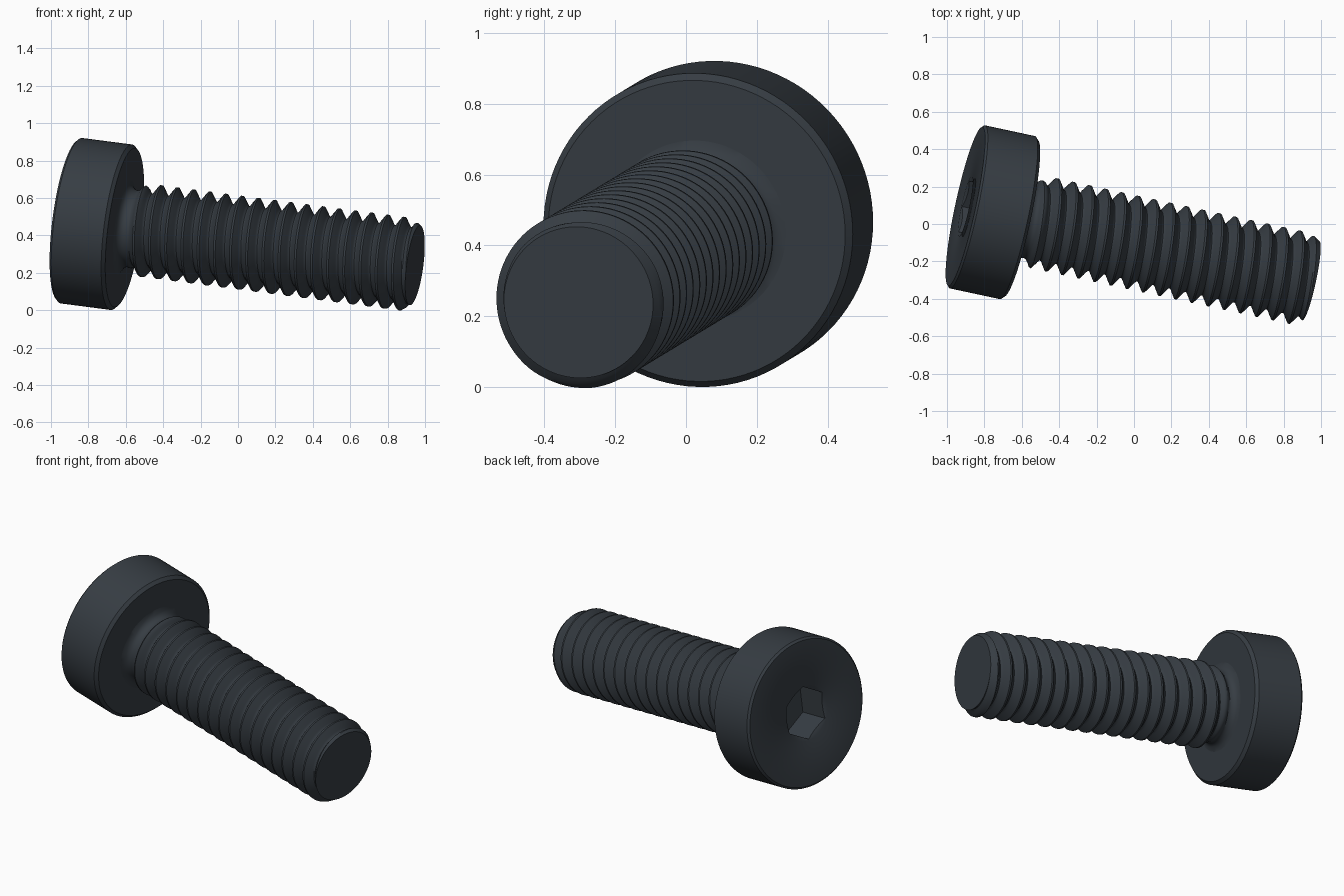
import bpy, bmesh
from math import pi, sin, cos, sqrt
from mathutils import Vector

cube = bpy.data.objects.get("Cube")
if cube:
    bpy.data.objects.remove(cube)

# Bolt axis: starts at the outer head face and points to the tip
AXIS = Vector((1, -0.215, -0.13)).normalized()
SIDE = (Vector((0, 1, 0)) - AXIS * AXIS.y).normalized()
UP = AXIS.cross(SIDE)
START = Vector((-0.9016, 0.094, 0.4795))
N = 96

steel = bpy.data.materials.new("dark_steel")
steel.use_nodes = True
colour = (0.037, 0.046, 0.056, 1)
steel.diffuse_color = colour
steel.node_tree.nodes["Principled BSDF"].inputs["Base Color"].default_value = colour


def point(t, r, a):
    return START + AXIS * t + (SIDE * cos(a) + UP * sin(a)) * r


def finish(bm, name):
    bmesh.ops.remove_doubles(bm, verts=bm.verts, dist=0.00005)
    bmesh.ops.recalc_face_normals(bm, faces=bm.faces)
    mesh = bpy.data.meshes.new(name)
    bm.to_mesh(mesh)
    bm.free()
    mesh.materials.append(steel)
    obj = bpy.data.objects.new(name, mesh)
    bpy.context.collection.objects.link(obj)
    bpy.ops.object.select_all(action='DESELECT')
    obj.select_set(True)
    bpy.context.view_layer.objects.active = obj
    bpy.ops.object.shade_smooth_by_angle(angle=pi / 6)


# Head: turned profile that runs into a countersunk hexagonal socket
SOCKET_R, SOCKET_DEPTH = 0.165, 0.19
HEAD_END, SHANK_END = 0.305, 1.905


def hexagon(a):
    return 0.16 * cos(pi / 6) / cos(a % (pi / 3) - pi / 6)


def turned(t, r):
    return lambda a: (t, r)


rings = [
    lambda a: (SOCKET_DEPTH, hexagon(a + pi / 6)),
    lambda a: ((SOCKET_R - hexagon(a + pi / 6)) * 0.5, hexagon(a + pi / 6)),
    turned(0, SOCKET_R),
    turned(0, 0.434),
    turned(0.012, 0.446),
    turned(0.287, 0.446),
    turned(HEAD_END, 0.428),
    turned(HEAD_END, 0.19),
]
bm = bmesh.new()
loops = [[bm.verts.new(point(*ring(2 * pi * i / N), 2 * pi * i / N)) for i in range(N)]
         for ring in rings]
for low, high in zip(loops, loops[1:]):
    for i in range(N):
        k = (i + 1) % N
        bm.faces.new((low[i], low[k], high[k], high[i]))
bm.faces.new(loops[0])
bm.faces.new(loops[-1])
finish(bm, "socket_head")

# Threaded shank: helical rows trimmed by the neck fillet and the tip chamfer
PITCH, CREST_T = 0.0892, 0.476
ROOT, CREST, TIP, NECK = 0.199, 0.25, 0.215, 0.207
# One pitch of thread as (fraction of pitch, fraction of thread height)
THREAD = [(-0.06, 1), (0.06, 1), (0.16, 0.75), (0.26, 0.5), (0.36, 0.23), (0.43, 0.06),
          (0.5, 0), (0.57, 0.06), (0.64, 0.23), (0.74, 0.5), (0.84, 0.75)]


def shank_radius(t, height):
    r = ROOT + (CREST - ROOT) * height
    fade = min(1, max(0, (t - 0.35) / 0.06))
    r = NECK + (r - NECK) * fade
    s = (t - HEAD_END) / 0.045
    if s < 1:
        r = max(r, NECK + 0.05 * (1 - sqrt(1 - (1 - s) ** 2)))
    left = SHANK_END - t
    r = min(r, TIP + 0.7 * left)
    return max(r, TIP - 0.6 * left)


rows = [((turn + f) * PITCH, h) for turn in range(-4, 18) for f, h in THREAD]
bm = bmesh.new()
columns = []
for i in range(N + 1):
    angle = 2 * pi * i / N
    base = CREST_T + PITCH * (angle - pi / 2) / (2 * pi)
    column = []
    for offset, height in rows:
        t = min(SHANK_END, max(HEAD_END, base + offset))
        column.append(bm.verts.new(point(t, shank_radius(t, height), angle)))
    columns.append(column)
for left, right in zip(columns, columns[1:]):
    for j in range(len(rows) - 1):
        bm.faces.new((left[j], right[j], right[j + 1], left[j + 1]))
bmesh.ops.remove_doubles(bm, verts=bm.verts, dist=0.00005)

# Flat end of the shank
tip = [v for v in bm.verts if (v.co - START).dot(AXIS) > SHANK_END - 0.0001]
centre = START + AXIS * SHANK_END
tip_edges = [e for e in bm.edges if e.is_boundary and all(v in tip for v in e.verts)]
bmesh.ops.holes_fill(bm, edges=tip_edges, sides=0)
finish(bm, "threaded_shank")
